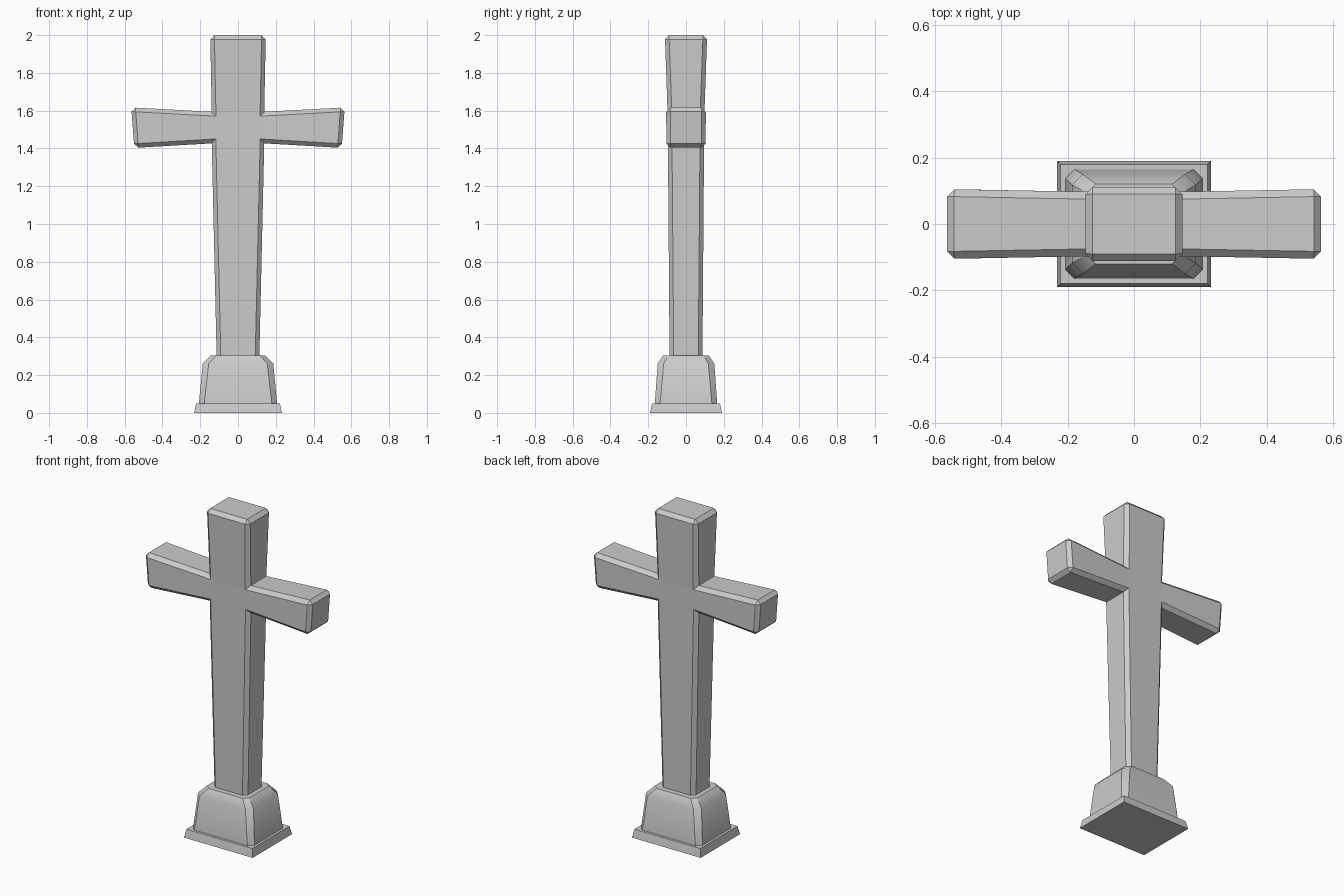
import bpy, bmesh

if "Cube" in bpy.data.objects:
    bpy.data.objects.remove(bpy.data.objects["Cube"])


def finish(bm, name):
    bmesh.ops.recalc_face_normals(bm, faces=bm.faces[:])
    mesh = bpy.data.meshes.new(name)
    bm.to_mesh(mesh)
    bm.free()
    obj = bpy.data.objects.new(name, mesh)
    bpy.context.collection.objects.link(obj)
    return obj


def stack(name, rings, smooth_z=None):
    """Loft rings of (z, half_x, half_y, corner_cut); soften the ring at smooth_z."""
    bm = bmesh.new()
    loops = []
    for z, x, y, c in rings:
        if c:
            pts = [(x, y - c), (x - c, y), (c - x, y), (-x, y - c),
                   (-x, c - y), (c - x, -y), (x - c, -y), (x, c - y)]
        else:
            pts = [(x, y), (-x, y), (-x, -y), (x, -y)]
        loops.append([bm.verts.new((px, py, z)) for px, py in pts])
    n = len(loops[0])
    for a, b in zip(loops, loops[1:]):
        for i in range(n):
            j = (i + 1) % n
            bm.faces.new((a[i], a[j], b[j], b[i]))
    bm.faces.new(loops[0])
    bm.faces.new(loops[-1])
    if smooth_z is not None:
        for f in bm.faces:
            f.smooth = True
        for e in bm.edges:
            e.smooth = all(abs(v.co.z - smooth_z) < 1e-4 for v in e.verts)
    return finish(bm, name)


# Base: thin plinth and chamfered, tapered pedestal
stack("plinth", [(0, .232, .19, 0), (.05, .222, .18, 0)])
stack("pedestal", [(.05, .207, .165, .028), (.26, .187, .15, .032),
                   (.305, .142, .12, .027)], smooth_z=.26)

# Cross: one tapered outline (x, z, half depth), going round from bottom right
half = [(.113, .295, .087), (.139, 1.427, .096), (.549, 1.403, .105),
        (.565, 1.617, .105), (.139, 1.594, .097), (.147, 2.0, .112)]
outline = half + [(-x, z, d) for x, z, d in reversed(half)]
bm = bmesh.new()
front, back = [[bm.verts.new((x, s * d, z)) for x, z, d in outline] for s in (-1, 1)]
for side in (front, back):
    # shaft, right arm, head, left arm, crossing
    for ids in ((0, 1, 10, 11), (1, 2, 3, 4), (4, 5, 6, 7), (7, 8, 9, 10), (1, 4, 7, 10)):
        bm.faces.new([side[i] for i in ids])
for i in range(12):
    j = (i + 1) % 12
    bm.faces.new((front[i], front[j], back[j], back[i]))
bmesh.ops.recalc_face_normals(bm, faces=bm.faces[:])

# Chamfer every outer edge except the buried foot and the inner corners
edges = [e for e in bm.edges if e.is_convex and e.calc_face_angle() > .5
         and not all(v.co.z < .3 for v in e.verts)]
bmesh.ops.bevel(bm, geom=edges, offset=.022, offset_type='OFFSET', segments=1,
                profile=.5, affect='EDGES', clamp_overlap=True)
finish(bm, "cross")
